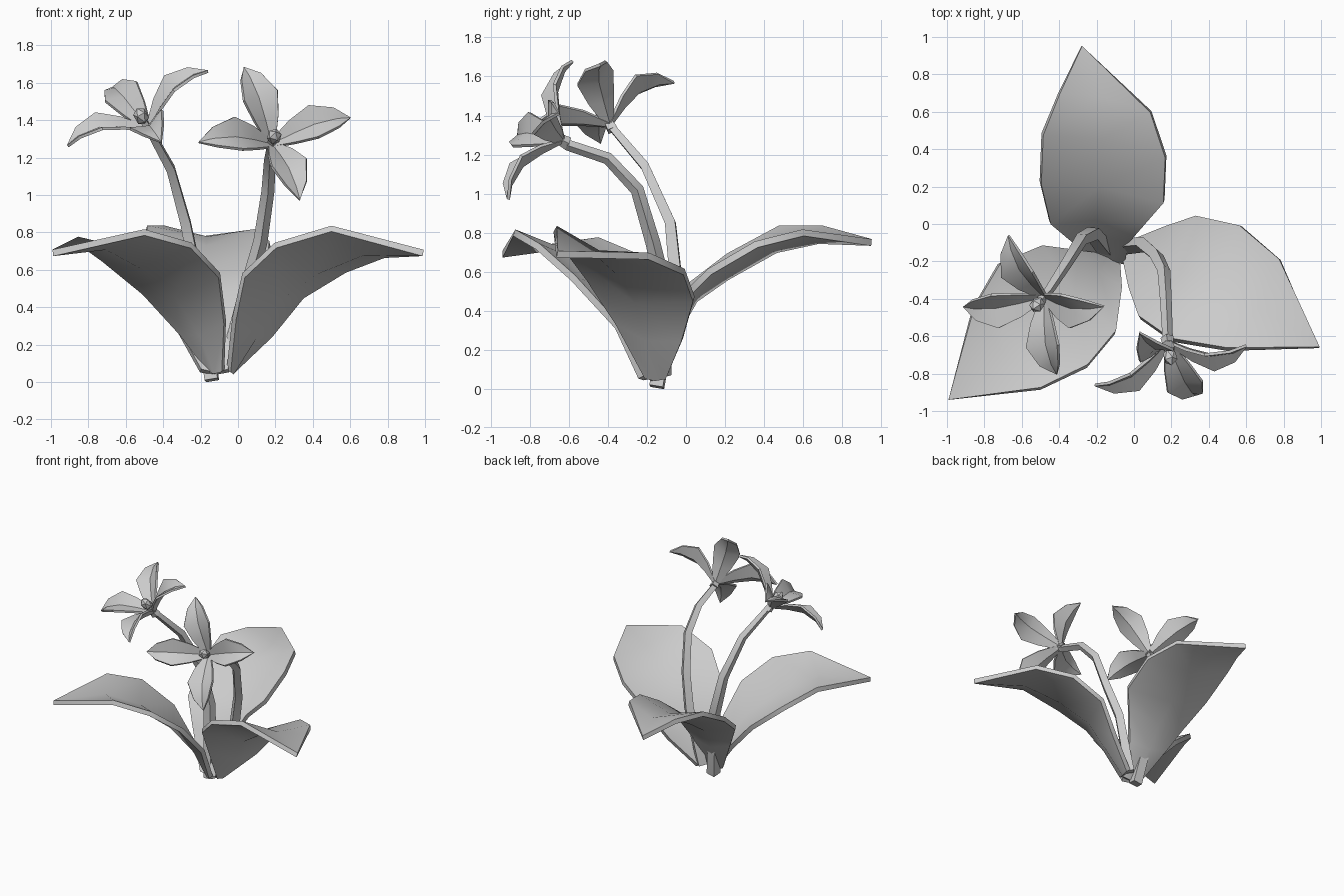
import bpy
import bmesh
import math
from mathutils import Vector

if "Cube" in bpy.data.objects:
    bpy.data.objects.remove(bpy.data.objects["Cube"], do_unlink=True)

# One pale grey covers the whole plant
GREY = (0.6, 0.6, 0.6, 1.0)
grey = bpy.data.materials.new("pale grey")
grey.use_nodes = True
grey.diffuse_color = GREY
grey.node_tree.nodes["Principled BSDF"].inputs["Base Color"].default_value = GREY


def finish(obj):
    """Turn the object into a plain mesh with soft faces and crisp borders."""
    bpy.ops.object.select_all(action="DESELECT")
    obj.select_set(True)
    bpy.context.view_layer.objects.active = obj
    bpy.ops.object.convert(target="MESH")
    bpy.ops.object.shade_smooth_by_angle(angle=math.radians(35))
    obj.data.materials.clear()
    obj.data.materials.append(grey)
    return obj


def mesh_object(name, bm):
    bmesh.ops.recalc_face_normals(bm, faces=bm.faces[:])
    mesh = bpy.data.meshes.new(name)
    bm.to_mesh(mesh)
    bm.free()
    obj = bpy.data.objects.new(name, mesh)
    bpy.context.collection.objects.link(obj)
    return obj


def blade(name, rows, tip, thickness):
    """Skin three-point rows up to a pointed tip, then thicken the sheet."""
    bm = bmesh.new()
    grid = [[bm.verts.new(p) for p in row] for row in rows]
    end = bm.verts.new(tip)
    for low, high in zip(grid, grid[1:]):
        for i in range(2):
            bm.faces.new((low[i], low[i + 1], high[i + 1], high[i]))
    for i in range(2):
        bm.faces.new((grid[-1][i], grid[-1][i + 1], end))
    obj = mesh_object(name, bm)
    solid = obj.modifiers.new("thickness", "SOLIDIFY")
    solid.thickness = thickness
    solid.offset = 0
    return finish(obj)


def leaf(name, pairs, tip):
    """Broad leaf from paired border points, with a sagging midrib."""
    tip = Vector(tip)
    outward = Vector((tip.x, tip.y, 0)).normalized()
    rows = []
    for a, b in pairs:
        a, b = Vector(a), Vector(b)
        sag = 0.1 * (a - b).length
        middle = (a + b) / 2 + outward * sag * 0.6 - Vector((0, 0, sag))
        rows.append((a, middle, b))
    blade(name, rows, tip, 0.035)


def stem(name, path, thick, thin):
    """Four-sided tapering stalk along a path."""
    curve = bpy.data.curves.new(name, "CURVE")
    curve.dimensions = "3D"
    curve.bevel_depth = 1.0
    curve.bevel_resolution = 0
    curve.use_fill_caps = True
    spline = curve.splines.new("POLY")
    spline.points.add(len(path) - 1)
    for i, (point, co) in enumerate(zip(spline.points, path)):
        point.co = (*co, 1)
        point.radius = thick + (thin - thick) * i / (len(path) - 1)
    obj = bpy.data.objects.new(name, curve)
    bpy.context.collection.objects.link(obj)
    finish(obj)


# Petal outline: (fraction of length, half width, bulge toward the viewer)
PETAL = [(0.0, 0.02, 0.0), (0.3, 0.07, 0.05), (0.58, 0.1, 0.08), (0.85, 0.06, 0.05)]


def flower(name, base, tips):
    """Four cupped petals around a small faceted bud."""
    base = Vector(base)
    tips = {side: Vector(tip) for side, tip in tips.items()}
    facing = (tips["right"] - tips["left"]).cross(tips["upper"] - tips["lower"]).normalized()
    if facing.y > 0:
        facing.negate()
    for side, tip in tips.items():
        across = (tip - base).cross(facing).normalized()
        normal = across.cross(tip - base).normalized()
        rows = []
        for along, half, bulge in PETAL:
            spine = base.lerp(tip, along) + normal * bulge
            lift = normal * half * 0.3
            rows.append((spine - across * half + lift, spine - lift * 0.5,
                         spine + across * half + lift))
        blade(f"{name}_{side}_petal", rows, tip, 0.016)

    # Bud on a short neck
    bm = bmesh.new()
    bmesh.ops.create_icosphere(bm, subdivisions=1, radius=0.045)
    bmesh.ops.scale(bm, vec=(0.9, 0.9, 1.2), verts=bm.verts[:])
    bud = mesh_object(name + "_bud", bm)
    bud.location = base + facing * 0.09
    bud.rotation_euler = facing.to_track_quat("Z", "Y").to_euler()
    finish(bud)
    stem(name + "_neck", [base - facing * 0.03, base + facing * 0.08], 0.035, 0.02)


# Leaves
leaf("back_leaf", [
    ((-0.2, -0.19, 0.06), (-0.05, -0.2, 0.06)),
    ((-0.35, -0.07, 0.33), (-0.02, -0.08, 0.3)),
    ((-0.45, 0.01, 0.52), (0.07, 0.02, 0.5)),
    ((-0.5, 0.22, 0.68), (0.16, 0.12, 0.6)),
    ((-0.49, 0.48, 0.82), (0.17, 0.36, 0.74)),
    ((-0.4, 0.7, 0.82), (0.09, 0.6, 0.8)),
], (-0.28, 0.95, 0.75))
leaf("left_leaf", [
    ((-0.03, -0.1, 0.06), (-0.05, -0.2, 0.06)),
    ((0.17, -0.02, 0.25), (-0.02, -0.35, 0.34)),
    ((0.34, 0.04, 0.46), (0.03, -0.5, 0.57)),
    ((0.57, -0.01, 0.6), (0.2, -0.62, 0.73)),
    ((0.78, -0.19, 0.68), (0.5, -0.67, 0.82)),
], (0.99, -0.66, 0.69))
leaf("right_leaf", [
    ((-0.15, -0.17, 0.06), (-0.08, -0.23, 0.06)),
    ((-0.3, -0.15, 0.26), (-0.07, -0.35, 0.32)),
    ((-0.5, -0.12, 0.48), (-0.1, -0.58, 0.57)),
    ((-0.72, -0.21, 0.66), (-0.25, -0.76, 0.73)),
    ((-0.86, -0.45, 0.76), (-0.5, -0.88, 0.8)),
], (-0.99, -0.94, 0.69))

# Stalks
stem("right_stem", [(-0.14, -0.15, 0.01), (-0.22, -0.05, 0.55), (-0.28, -0.08, 0.85),
                    (-0.36, -0.21, 1.14), (-0.47, -0.38, 1.34)], 0.05, 0.025)
stem("left_stem", [(-0.06, -0.12, 0.07), (0.05, -0.11, 0.5), (0.12, -0.17, 0.75),
                   (0.16, -0.25, 1.02), (0.17, -0.4, 1.18), (0.18, -0.61, 1.25)], 0.045, 0.028)

# Blossoms
flower("right_flower", (-0.48, -0.39, 1.35), {
    "upper": (-0.67, -0.06, 1.57), "lower": (-0.41, -0.8, 1.28),
    "left": (-0.16, -0.44, 1.66), "right": (-0.91, -0.44, 1.26)})
flower("left_flower", (0.18, -0.63, 1.27), {
    "upper": (0.03, -0.58, 1.68), "lower": (0.33, -0.91, 0.97),
    "left": (0.6, -0.65, 1.41), "right": (-0.21, -0.86, 1.28)})
